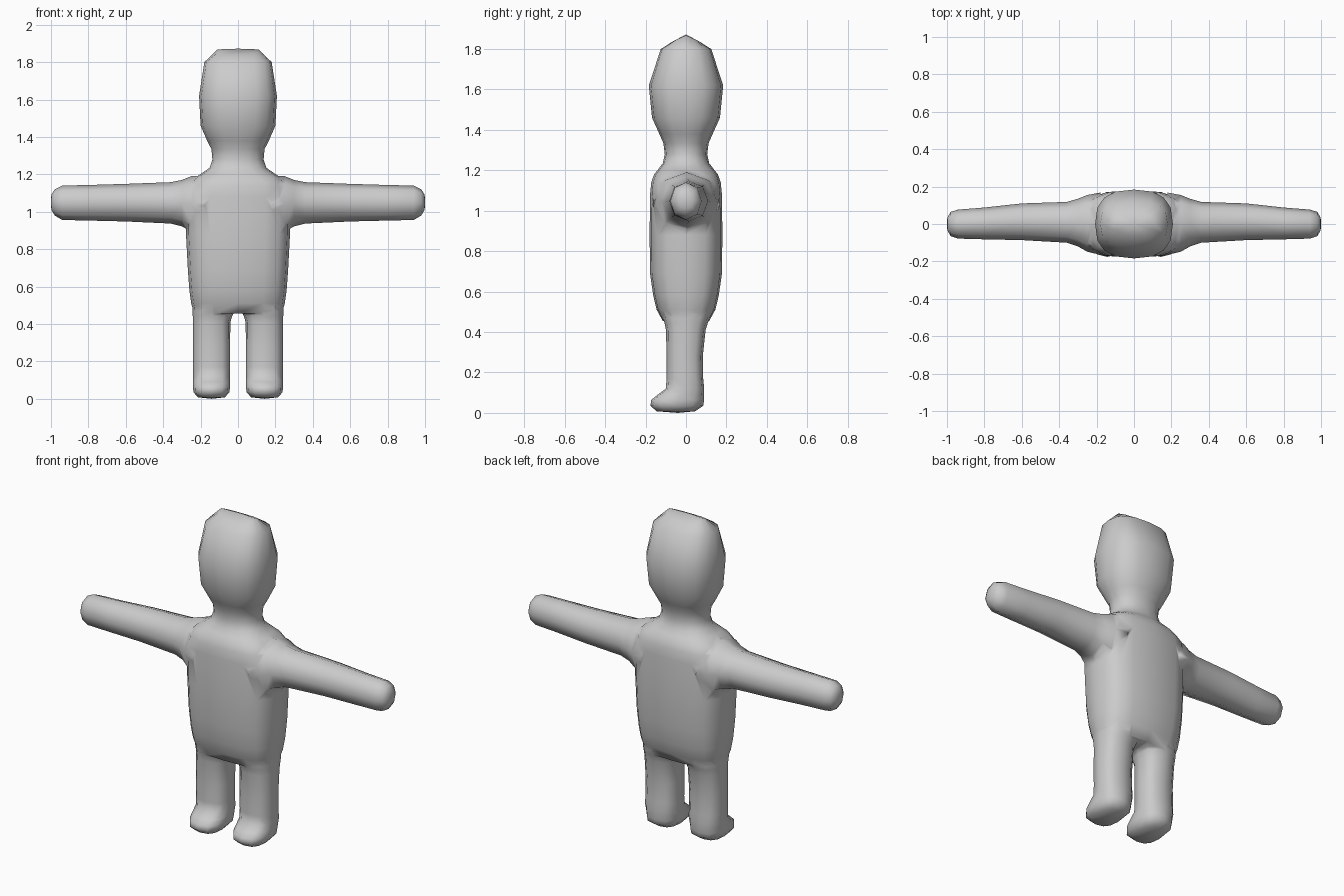
import bpy, bmesh, math
from mathutils import Vector

grey = bpy.data.materials.new("light grey")
grey.diffuse_color = (0.6, 0.6, 0.6, 1)


def rounded(a, power):
    """Point on a unit superellipse at angle a."""
    c, s = math.cos(a), math.sin(a)
    return (math.copysign(abs(c) ** (2 / power), c),
            math.copysign(abs(s) ** (2 / power), s))


def loft(name, rings, sides, place, start, end):
    """Skin rings of (pos, u0, u1, v0, v1, power); close with end points."""
    bm = bmesh.new()
    loops = []
    for pos, u0, u1, v0, v1, power in rings:
        loop = []
        for i in range(sides):
            u, v = rounded(2 * math.pi * i / sides, power)
            loop.append(bm.verts.new(place(pos, (u0 + u1) / 2 + u * (u1 - u0) / 2,
                                           (v0 + v1) / 2 + v * (v1 - v0) / 2)))
        loops.append(loop)
    for a, b in zip(loops, loops[1:]):
        for i in range(sides):
            j = (i + 1) % sides
            bm.faces.new((a[i], a[j], b[j], b[i]))
    for loop, tip in ((loops[0], start), (loops[-1], end)):
        c = bm.verts.new(tip)
        for i in range(sides):
            bm.faces.new((loop[i], loop[(i + 1) % sides], c))
    bmesh.ops.recalc_face_normals(bm, faces=bm.faces)
    me = bpy.data.meshes.new(name)
    bm.to_mesh(me)
    bm.free()
    me.materials.append(grey)
    ob = bpy.data.objects.new(name, me)
    bpy.context.collection.objects.link(ob)
    return ob


# Torso, neck and head: (z, half width, half depth, squareness)
trunk = [(0.455, 0.235, 0.115, 3), (0.51, 0.25, 0.145, 3), (0.58, 0.26, 0.162, 3),
         (0.69, 0.268, 0.178, 3), (0.88, 0.278, 0.18, 3), (1.08, 0.28, 0.178, 3),
         (1.14, 0.27, 0.172, 3), (1.18, 0.235, 0.158, 2.8), (1.205, 0.195, 0.138, 2.5),
         (1.235, 0.152, 0.115, 2.3), (1.28, 0.137, 0.105, 2.2), (1.335, 0.142, 0.112, 2.2),
         (1.38, 0.165, 0.132, 2.3), (1.46, 0.2, 0.168, 2.5), (1.62, 0.208, 0.184, 2.6),
         (1.8, 0.18, 0.125, 2.7), (1.868, 0.11, 0.06, 2.7)]


def upright(z, x, y):
    # The crown slopes from a sideways ridge to front and back
    return Vector((x, y, z - (0.45 * abs(y) if z > 1.85 else 0)))


body = loft("body", [(z, -w, w, -d, d, p) for z, w, d, p in trunk], 16, upright,
            (0, 0, 0.465), (0, 0, 1.872))

# Arms: (x, back/front y range, z range, squareness), flared at the shoulder
arm = [(0.18, -0.165, 0.168, 0.87, 1.195, 2.3), (0.25, -0.148, 0.155, 0.893, 1.19, 2.2),
       (0.30, -0.12, 0.135, 0.922, 1.17, 2.1), (0.36, -0.1, 0.118, 0.937, 1.158, 2.1),
       (0.60, -0.086, 0.11, 0.948, 1.149, 2.1), (0.80, -0.082, 0.088, 0.953, 1.143, 2.1),
       (0.94, -0.078, 0.077, 0.956, 1.14, 2.1), (0.98, -0.065, 0.065, 0.98, 1.12, 2.1),
       (0.998, -0.035, 0.035, 1.01, 1.09, 2.1)]

# Legs and feet: (z, x range, y range, squareness)
leg = [(0.56, 0.012, 0.245, -0.125, 0.125, 2.6), (0.47, 0.016, 0.243, -0.115, 0.118, 2.6),
       (0.445, 0.03, 0.242, -0.106, 0.108, 2.6), (0.41, 0.041, 0.241, -0.099, 0.097, 2.6),
       (0.28, 0.042, 0.241, -0.096, 0.083, 2.6), (0.17, 0.042, 0.241, -0.096, 0.085, 2.6),
       (0.12, 0.042, 0.241, -0.1, 0.09, 2.6), (0.09, 0.042, 0.241, -0.14, 0.09, 2.6),
       (0.064, 0.042, 0.241, -0.172, 0.09, 2.6), (0.035, 0.046, 0.238, -0.176, 0.085, 2.6),
       (0.008, 0.07, 0.215, -0.145, 0.045, 2.6)]

limbs = []
for side, label in ((1, "left"), (-1, "right")):
    limbs.append(loft(label + "_arm", arm, 8,
                      lambda p, u, v: Vector((side * p, u, v)),
                      (side * 0.15, 0, 1.04), (side * 1.0, 0, 1.05)))
    limbs.append(loft(label + "_leg", leg, 12,
                      lambda p, u, v: Vector((side * u, v, p)),
                      (side * 0.13, 0, 0.6), (side * 0.142, -0.04, 0)))

# Fuse the limbs into one skin
bpy.context.view_layer.objects.active = body
body.select_set(True)
for limb in limbs:
    mod = body.modifiers.new("fuse", 'BOOLEAN')
    mod.operation = 'UNION'
    mod.solver = 'EXACT'
    mod.object = limb
    bpy.ops.object.modifier_apply(modifier=mod.name)
    bpy.data.objects.remove(limb)
bm = bmesh.new()
bm.from_mesh(body.data)
bmesh.ops.remove_doubles(bm, verts=bm.verts, dist=0.004)
bm.to_mesh(body.data)
bm.free()
bpy.ops.object.shade_smooth()
